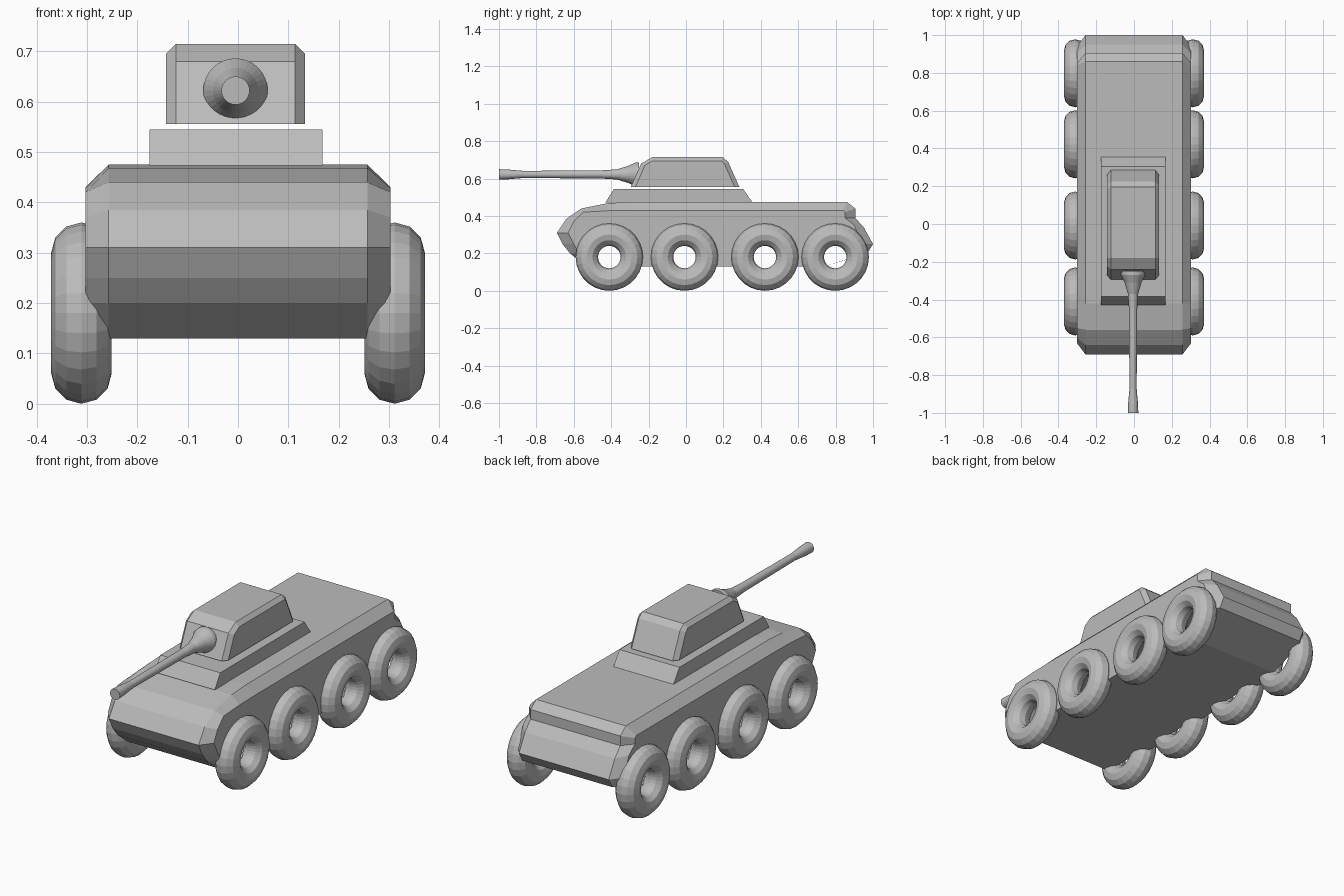
import bpy, bmesh
from math import cos, sin, tau, pi

cube = bpy.data.objects.get("Cube")
if cube:
    bpy.data.objects.remove(cube)

grey = bpy.data.materials.new("plain grey")
grey.use_nodes = True
COLOUR = (0.5, 0.5, 0.5, 1)
grey.diffuse_color = COLOUR
grey.node_tree.nodes["Principled BSDF"].inputs["Base Color"].default_value = COLOUR


def finish(bm, name):
    bmesh.ops.recalc_face_normals(bm, faces=bm.faces)
    mesh = bpy.data.meshes.new(name)
    bm.to_mesh(mesh)
    bm.free()
    mesh.materials.append(grey)
    obj = bpy.data.objects.new(name, mesh)
    bpy.context.collection.objects.link(obj)
    return obj


def loft(name, rings, closed=False):
    """Skin rings of equal point count; cap the ends unless the loft is closed."""
    bm = bmesh.new()
    loops = [[bm.verts.new(p) for p in ring] for ring in rings]
    pairs = list(zip(loops, loops[1:]))
    if closed:
        pairs.append((loops[-1], loops[0]))
    else:
        bm.faces.new(loops[0])
        bm.faces.new(loops[-1])
    n = len(loops[0])
    for a, b in pairs:
        for i in range(n):
            j = (i + 1) % n
            bm.faces.new((a[i], a[j], b[j], b[i]))
    return finish(bm, name)


def slab(name, middle, side, inner, outer, x=0):
    """Side profile extruded across x, narrowing to a smaller profile at the flanks."""
    layers = ((-outer, side), (-inner, middle), (inner, middle), (outer, side))
    return loft(name, [[(x + dx, y, z) for y, z in prof] for dx, prof in layers])


# Hull: full profile in the middle, inset profile at the flanks
hull_mid = [(-.53, .13), (-.62, .2), (-.66, .25), (-.69, .31), (-.64, .385),
            (-.56, .44), (-.42, .468), (-.3, .475), (.86, .475), (.905, .44),
            (.905, .39), (.95, .34), (1, .25), (.97, .2), (.74, .13)]
hull_side = [(-.5, .13), (-.57, .2), (-.6, .25), (-.63, .31), (-.6, .37),
             (-.55, .42), (-.42, .428), (-.3, .43), (.84, .43), (.85, .42),
             (.85, .39), (.9, .35), (.94, .25), (.92, .19), (.74, .13)]
hull = slab("hull", hull_mid, hull_side, .257, .303)

# Turret ring plate and turret
plate = [(-.43, .473), (-.385, .545), (.305, .545), (.355, .473)]
loft("turret_base", [[(x, y, z) for y, z in plate] for x in (-.176, .168)])
turret_mid = [(-.295, .556), (-.24, .68), (-.18, .715), (.195, .715),
              (.225, .69), (.285, .556)]
turret_side = [(-.27, .556), (-.22, .67), (-.18, .695), (.19, .695),
               (.205, .68), (.26, .556)]
slab("turret", turret_mid, turret_side, .118, .138, -.005)

# Gun barrel with flared muzzle and mantlet
barrel = [(-1, .028), (-.95, .026), (-.87, .019), (-.45, .022), (-.37, .027),
          (-.31, .045), (-.27, .064), (-.25, .064)]
loft("gun_barrel", [[(-.005 + r * cos(k * tau / 32), y, .622 + r * sin(k * tau / 32))
                     for k in range(32)] for y, r in barrel])

# Wheels: plain tyres on both sides, with openings in the hull behind them
MAJOR, MINOR, AXLE = .12, .06, .18
for s, side in ((-1, "right"), (1, "left")):
    for i, y in enumerate((-.41, -.008, .422, .798)):
        rings = []
        for k in range(28):
            a = k * tau / 28
            ring = []
            for m in range(12):
                b = m * tau / 12
                d = MAJOR + MINOR * cos(b)
                ring.append((s * .311 + MINOR * sin(b), y + d * cos(a), AXLE + d * sin(a)))
            rings.append(ring)
        loft(f"{side}_wheel_{i + 1}", rings, closed=True)
        cutter = loft("wheel_well_cutter", [[(s * x, y + .1 * cos(k * pi / 8), AXLE + .1 * sin(k * pi / 8))
                                            for k in range(16)] for x in (.28, .4)])
        cutter.hide_render = True
        mod = hull.modifiers.new("well", "BOOLEAN")
        mod.object, mod.operation, mod.solver = cutter, "DIFFERENCE", "EXACT"

# Bake the wells, then open their inner walls
deps = bpy.context.evaluated_depsgraph_get()
bm = bmesh.new()
bm.from_mesh(bpy.data.meshes.new_from_object(hull.evaluated_get(deps)))
walls = [f for f in bm.faces if all(.27 < abs(v.co.x) < .29 for v in f.verts)]
bmesh.ops.delete(bm, geom=walls, context="FACES")
bm.to_mesh(hull.data)
bm.free()
hull.modifiers.clear()
for obj in [o for o in bpy.data.objects if o.name.startswith("wheel_well_cutter")]:
    bpy.data.objects.remove(obj)
